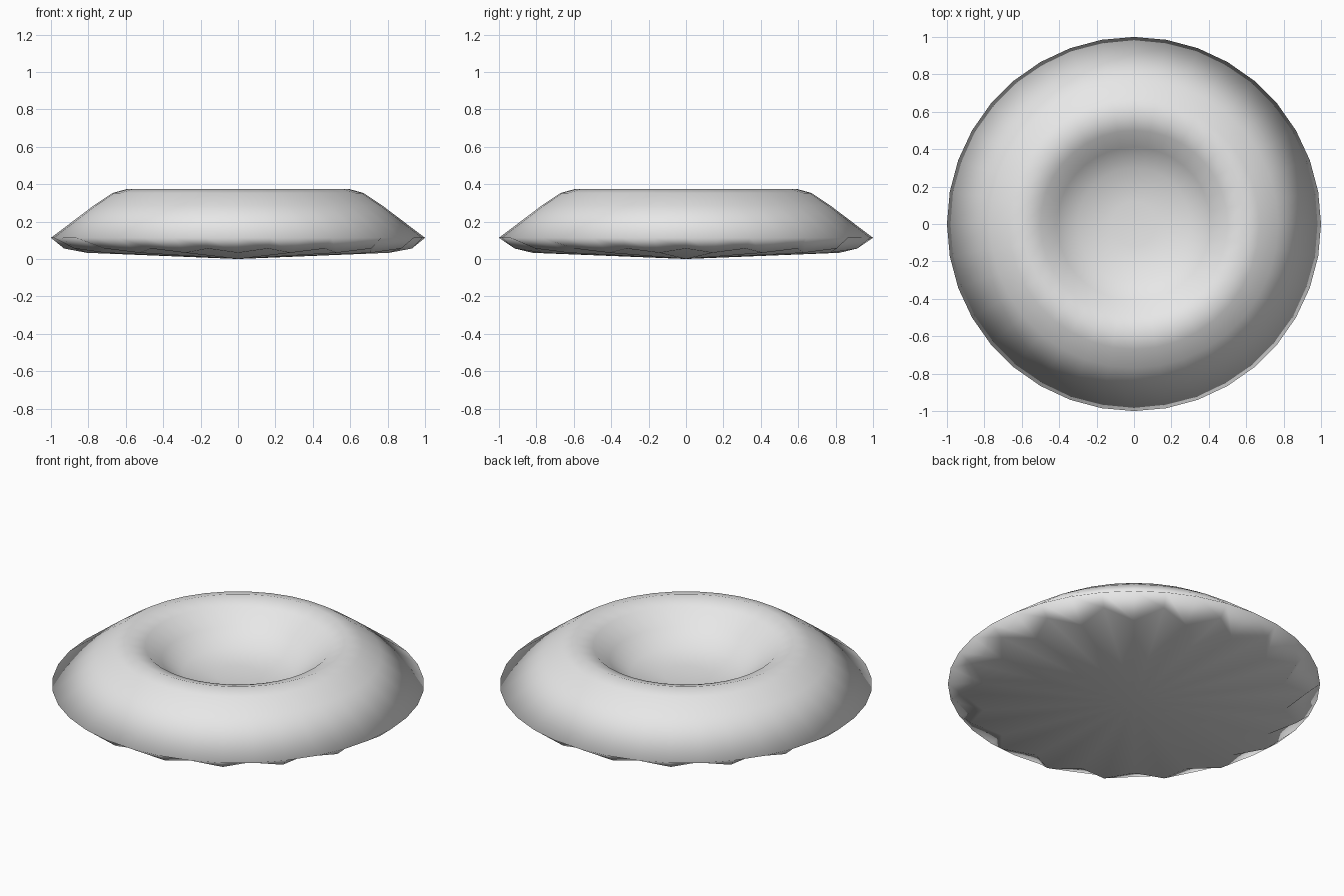
import bpy, bmesh
from math import cos, sin, tau

cube = bpy.data.objects.get("Cube")
if cube:
    bpy.data.objects.remove(cube, do_unlink=True)

SIDES = 36

# Radius and height of each ring, from the dish floor out to the rim
PROFILE = [(0.12, 0.168), (0.3, 0.19), (0.41, 0.265), (0.5, 0.345),
           (0.59, 0.375), (0.67, 0.353), (0.77, 0.287), (1.0, 0.113)]


def add_ring(bm, point_at):
    """Ring of vertices; point_at(i) gives radius and height."""
    ring = []
    for i in range(SIDES):
        r, z = point_at(i)
        a = tau * i / SIDES
        ring.append(bm.verts.new((r * cos(a), r * sin(a), z)))
    return ring


def bridge(bm, inner, outer):
    for i in range(SIDES):
        j = (i + 1) % SIDES
        bm.faces.new((inner[i], outer[i], outer[j], inner[j]))


def fan(bm, ring, height):
    centre = bm.verts.new((0, 0, height))
    for i in range(SIDES):
        bm.faces.new((centre, ring[i], ring[(i + 1) % SIDES]))


bm = bmesh.new()

# Dish, rounded lip and outer slope
rings = [add_ring(bm, lambda i, p=p: p) for p in PROFILE]
fan(bm, rings[0], 0.165)

# Underside edge alternates between outer and inner points, giving a star
rings.append(add_ring(bm, lambda i: (0.82, 0.033) if i % 2 else (0.93, 0.056)))
for inner, outer in zip(rings, rings[1:]):
    bridge(bm, inner, outer)
fan(bm, rings[-1], 0.0)

bmesh.ops.recalc_face_normals(bm, faces=bm.faces)
mesh = bpy.data.meshes.new("round_cushion")
bm.to_mesh(mesh)
bm.free()
mesh.shade_smooth()

# Plain light grey
grey = bpy.data.materials.new("light_grey")
grey.use_nodes = True
colour = (0.8, 0.8, 0.8, 1)
grey.diffuse_color = colour
grey.node_tree.nodes["Principled BSDF"].inputs["Base Color"].default_value = colour
mesh.materials.append(grey)

cushion = bpy.data.objects.new("round_cushion", mesh)
bpy.context.collection.objects.link(cushion)
